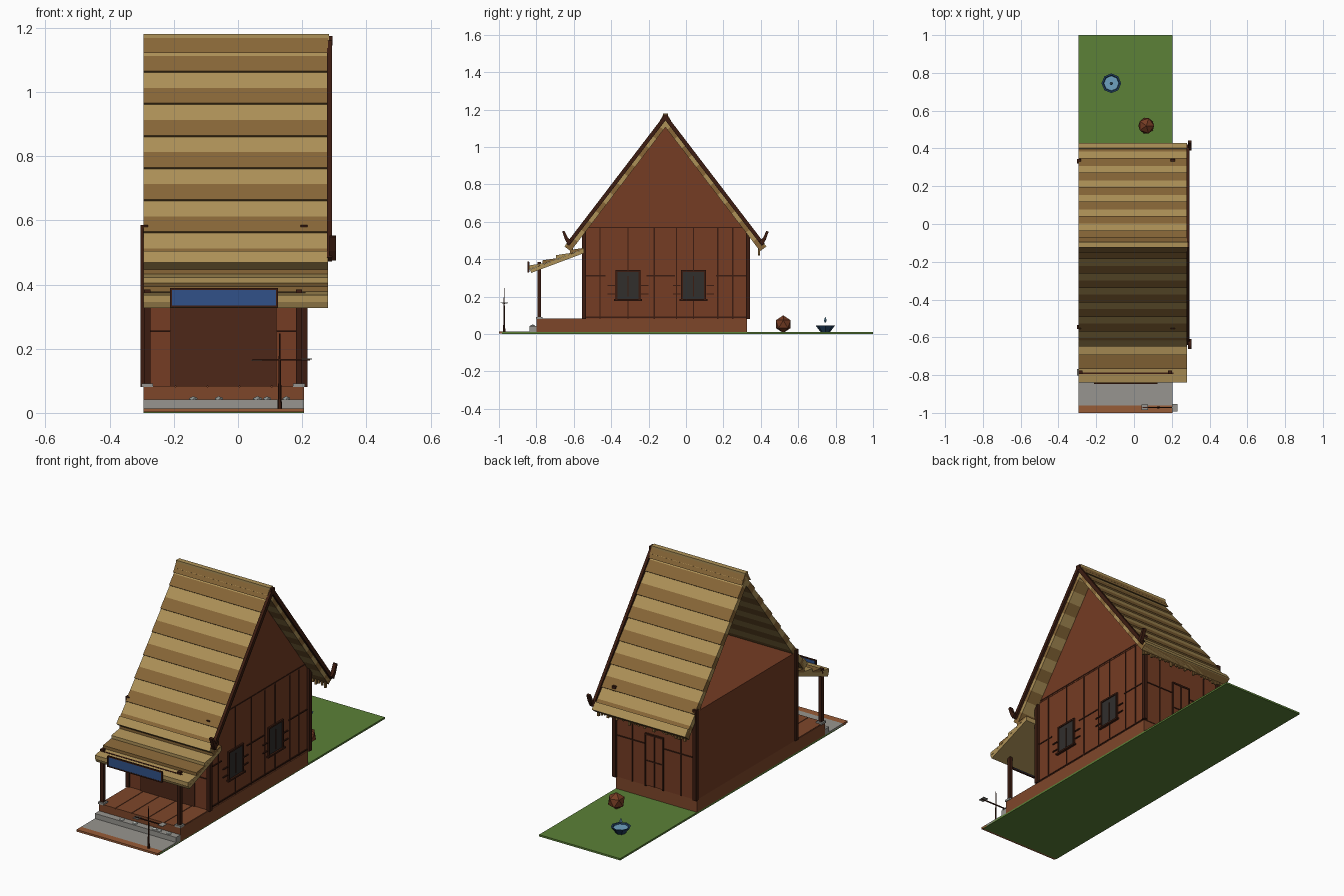
import bpy, bmesh, math, random
from mathutils import Vector

if "Cube" in bpy.data.objects:
    bpy.data.objects.remove(bpy.data.objects["Cube"])
random.seed(4)

def lin(c):
    return tuple((v / 255) ** 2.2 for v in c) + (1,)

COL = dict(thatch=(172, 144, 88), thatch_dark=(134, 102, 58), wall=(116, 62, 40), base=(125, 72, 46),
           wood=(62, 34, 24), door=(78, 43, 30), glass=(52, 50, 48), grass=(92, 128, 58),
           stone=(150, 148, 142), pebble=(185, 190, 185), sign=(52, 82, 135), bowl=(40, 68, 98),
           water=(110, 160, 190), kerb=(150, 92, 58))
MATS = {}
for k, c in COL.items():
    MATS[k] = bpy.data.materials.new(k)
    MATS[k].diffuse_color = lin(c)

def finish(bm, name, mat):
    bmesh.ops.recalc_face_normals(bm, faces=bm.faces)
    me = bpy.data.meshes.new(name)
    bm.to_mesh(me)
    bm.free()
    me.materials.append(MATS[mat])
    ob = bpy.data.objects.new(name, me)
    bpy.context.collection.objects.link(ob)
    return ob

def boxes(name, mat, items):
    """Each item: x0, x1, y0, y1, z0, z1"""
    bm = bmesh.new()
    for x0, x1, y0, y1, z0, z1 in items:
        r = bmesh.ops.create_cube(bm, size=1)
        for v in r['verts']:
            v.co = Vector(((x0 + x1) / 2 + v.co.x * (x1 - x0), (y0 + y1) / 2 + v.co.y * (y1 - y0),
                           (z0 + z1) / 2 + v.co.z * (z1 - z0)))
    return finish(bm, name, mat)

def prisms(name, mat, items):
    """Each item: (yz outline, x0, x1)"""
    bm = bmesh.new()
    for pts, x0, x1 in items:
        a = [bm.verts.new((x0, y, z)) for y, z in pts]
        b = [bm.verts.new((x1, y, z)) for y, z in pts]
        bm.faces.new(a)
        bm.faces.new(b[::-1])
        for i in range(len(pts)):
            j = (i + 1) % len(pts)
            bm.faces.new((a[i], a[j], b[j], b[i]))
    return finish(bm, name, mat)

def lathe(name, mat, profile, n, loc):
    bm = bmesh.new()
    rings = [[bm.verts.new((loc[0] + r * math.cos(i * math.tau / n), loc[1] + r * math.sin(i * math.tau / n),
                            loc[2] + z)) for i in range(n)] for r, z in profile]
    for p, q in zip(rings, rings[1:]):
        for i in range(n):
            j = (i + 1) % n
            bm.faces.new((p[i], p[j], q[j], q[i]))
    bm.faces.new(rings[0][::-1])
    bm.faces.new(rings[-1])
    return finish(bm, name, mat)

XL, XR, XROOF = -0.295, 0.205, 0.28
YF, YB, YC = -0.55, 0.33, -0.11

# Plot: grass, paved front strip, kerb, step
boxes("grass_plot", "grass", [(XL, XR, -0.985, 1, 0, 0.01)])
boxes("front_path", "stone", [(XL, XR, -0.96, -0.80, 0.005, 0.014)])
boxes("front_kerb", "kerb", [(XL, XR, -1.0, -0.96, 0.003, 0.014)])
boxes("front_step", "stone", [(XL, XR, -0.838, -0.80, 0.01, 0.042)])
bm = bmesh.new()
for x in (-0.14, -0.06, 0.06, 0.09, 0.15):
    r = bmesh.ops.create_icosphere(bm, subdivisions=1, radius=0.02)
    s = random.uniform(0.7, 1.1)
    for v in r['verts']:
        v.co = Vector((x + v.co.x * s, -0.82 + v.co.y * 0.7, 0.042 + v.co.z * 0.5))
finish(bm, "step_pebbles", "pebble")

# House base and walls
boxes("floor_base", "base", [(XL, XR, -0.80, YB - 0.005, 0.005, 0.08)])
boxes("porch_boards", "base", [(XL + i * 0.1 + 0.002, XL + i * 0.1 + 0.098, -0.80, YF, 0.08, 0.083) for i in range(5)])
boxes("house_walls", "wall", [(XL, XR - 0.005, YF, YB, 0.08, 0.57)])
prisms("right_gable", "wall", [([(YF, 0.56), (YB, 0.56), (YC, 1.12)], XR - 0.015, XR - 0.003)])

# Posts: four corners reaching through the roof, two at the porch with footings
P = 0.011
boxes("corner_posts", "wood", [(x - P, x + P, y - P, y + P, 0.08, 0.585)
                               for x in (-0.292, 0.205) for y in (-0.545, 0.332)])
boxes("porch_posts", "wood", [(x - 0.01, x + 0.01, -0.795, -0.775, 0.085, 0.385) for x in (-0.283, 0.19)])
boxes("post_footings", "stone", [(x - 0.018, x + 0.018, -0.803, -0.767, 0.08, 0.092) for x in (-0.283, 0.19)])
boxes("porch_beam", "wood", [(XL, 0.21, -0.795, -0.775, 0.36, 0.375)])

# Right wall timbering and windows
W = XR - 0.005
WIN = (-0.31, 0.04)
boxes("right_battens", "wood", [(W, W + 0.003, y - 0.003, y + 0.003, 0.08, 0.57)
                                for y in (-0.46, -0.17, -0.05, 0.17, 0.25)]
      + [(W, W + 0.003, y - 0.003, y + 0.003, z0, z1) for y in WIN for z0, z1 in ((0.08, 0.18), (0.34, 0.57))])
boxes("right_rails", "wood", [(W, W + 0.004, YF, YB, z - 0.003, z + 0.003) for z in (0.09, 0.57)]
      + [(W, W + 0.004, a, b, 0.309, 0.315) for a, b in ((YF, -0.43), (-0.21, -0.06), (0.16, YB))])
boxes("window_panes", "glass", [(W, W + 0.004, y - 0.06, y + 0.06, 0.185, 0.34) for y in WIN])
boxes("window_frames", "wood", [f for y in WIN for f in (
    (W, W + 0.009, y - 0.066, y - 0.057, 0.18, 0.342), (W, W + 0.009, y + 0.057, y + 0.066, 0.18, 0.342),
    (W, W + 0.009, y - 0.066, y + 0.066, 0.333, 0.342), (W, W + 0.014, y - 0.075, y + 0.075, 0.178, 0.187),
    (W, W + 0.007, y - 0.002, y + 0.002, 0.2, 0.31))])
boxes("window_side_slats", "wood", [(W, W + 0.006, y + s * 0.09 - 0.02, y + s * 0.09 + 0.02, z - 0.003, z + 0.003)
                                    for y in WIN for s in (-1, 1) for z in (0.215, 0.26)])

# Front entrance and rails
boxes("entrance_panel", "door", [(-0.21, 0.12, YF - 0.006, YF, 0.083, 0.44)])
boxes("front_rails", "wood", [(-0.28, -0.21, YF - 0.005, YF, 0.252, 0.257), (0.12, 0.2, YF - 0.005, YF, 0.252, 0.257)])

# Back wall door and timbering
boxes("back_door", "wall", [(-0.09, 0.01, YB, YB + 0.006, 0.085, 0.365)])
boxes("back_door_frame", "wood", [(-0.097, -0.09, YB, YB + 0.01, 0.08, 0.372), (0.01, 0.017, YB, YB + 0.01, 0.08, 0.372),
                                  (-0.097, 0.017, YB, YB + 0.01, 0.365, 0.374), (-0.09, 0.01, YB, YB + 0.009, 0.22, 0.226),
                                  (-0.043, -0.038, YB, YB + 0.009, 0.085, 0.365)])
boxes("back_battens", "wood", [(x - 0.003, x + 0.003, YB, YB + 0.003, 0.08, 0.5) for x in (-0.2, 0.1)]
      + [(XL, -0.097, YB, YB + 0.004, 0.309, 0.315), (0.017, XR, YB, YB + 0.004, 0.309, 0.315)])

# Main roof: banded thatch courses on both slopes
TOP, RUN, DROP = 1.165, 0.535, 0.70
L = math.hypot(RUN, DROP)
def slope_pt(side, t, off):
    """Point t along the slope, off = distance outward from its surface"""
    return (YC + side * (RUN * t + off * DROP / L), TOP - DROP * t + off * RUN / L)

N = 14
for side, label in ((-1, "front"), (1, "back")):
    light, dark = [], []
    for i in range(N):
        t0, t1 = i / N, (i + 1) / N
        o = (-0.008, -0.004) if i % 2 == 0 else (-0.004, 0.0)
        q = [slope_pt(side, t0, o[0]), slope_pt(side, t1, o[1]), slope_pt(side, t1, -0.036), slope_pt(side, t0, -0.036)]
        (light if i % 2 == 0 else dark).append((q, XL, XROOF))
    prisms(label + "_thatch_light", "thatch", light)
    prisms(label + "_thatch_dark", "thatch_dark", dark)
    # Thick eave roll and ragged straw fringe
    prisms(label + "_eave", "thatch", [([slope_pt(side, 0.95, 0.006), slope_pt(side, 1.0, 0.006),
                                         slope_pt(side, 1.0, -0.03), slope_pt(side, 0.95, -0.03)], XL, XROOF)])
    ye, ze = slope_pt(side, 0.98, -0.03)
    boxes(label + "_fringe", "thatch_dark", [(x, x + 0.011, ye - 0.005, ye + 0.005, ze - random.uniform(0.015, 0.04), ze + 0.02)
                                             for x in [XL + 0.003 + k * 0.019 for k in range(30)]])
    # Barge board with an upturned horn at its foot
    prisms(label + "_barge_board", "wood", [([slope_pt(side, 0, 0.008), slope_pt(side, 0.98, 0.008),
                                              slope_pt(side, 0.98, -0.012), slope_pt(side, 0, -0.014)], 0.277, 0.293)])
    yh = YC + side * 0.5
    prisms(label + "_barge_horn", "wood", [([(yh, 0.495), (yh + side * 0.02, 0.475), (yh + side * 0.037, 0.505),
                                             (yh + side * 0.052, 0.548), (yh + side * 0.04, 0.552),
                                             (yh + side * 0.022, 0.515)], 0.285, 0.305)])
# Ridge cap
prisms("ridge_cap", "thatch_dark", [([(YC - 0.04, 1.122), (YC - 0.012, 1.172), (YC + 0.012, 1.172), (YC + 0.04, 1.122),
                                      (YC, 1.14)], XL, XROOF)])
boxes("ridge_pole", "thatch", [(XL, XROOF + 0.003, YC - 0.014, YC + 0.014, 1.15, 1.18)])
boxes("ridge_pole_end", "wood", [(XROOF, 0.294, YC - 0.014, YC + 0.014, 1.145, 1.175)])

# Porch roof: overlapping stepped boards over a sloped deck
A, B = Vector((-0.545, 0.455)), Vector((-0.835, 0.345))
prisms("porch_roof_deck", "thatch", [([A[:], B[:], (B.x + 0.008, B.y - 0.018), (A.x, A.y - 0.022)], XL, XROOF)])
for i in range(4):
    p, q = A.lerp(B, i / 4), A.lerp(B, (i + 1) / 4)
    prisms(f"porch_roof_board_{i + 1}", "thatch_dark" if i % 2 == 0 else "thatch",
           [([p[:], (p.x, p.y + 0.006), (q.x - 0.004, q.y + 0.022), (q.x - 0.004, q.y)], XL, XROOF)])

# Hanging sign board, left blank
boxes("sign_panel", "sign", [(-0.206, 0.118, -0.846, -0.838, 0.333, 0.384)])
boxes("sign_frame", "wood", [(-0.212, 0.124, -0.848, -0.839, z, z + 0.006) for z in (0.328, 0.383)]
      + [(x, x + 0.006, -0.848, -0.839, 0.33, 0.387) for x in (-0.212, 0.118)])

# Thin roadside stand with crossbar and end plates
lathe("stand_pole", "wood", [(0.007, 0), (0.004, 0.1), (0.002, 0.235)], 6, (0.13, -0.972, 0.012))
boxes("stand_crossbar", "wood", [(0.045, 0.225, -0.975, -0.969, 0.163, 0.168)])
boxes("stand_end_plates", "stone", [(0.04, 0.075, -0.985, -0.955, 0.161, 0.164), (0.2, 0.23, -0.992, -0.952, 0.166, 0.169)])

# Back yard: faceted barrel, water bowl and droplet
bm = bmesh.new()
bmesh.ops.create_icosphere(bm, subdivisions=1, radius=0.047)
for v in bm.verts:
    v.co += Vector((0.065, 0.52, 0.053))
finish(bm, "yard_pot", "wall")
lathe("water_bowl", "bowl", [(0.025, 0), (0.052, 0.036), (0.043, 0.036), (0.038, 0.028)], 8, (-0.12, 0.745, 0.01))
lathe("bowl_water", "water", [(0.036, 0), (0.041, 0.004)], 8, (-0.12, 0.745, 0.036))
lathe("water_droplet", "water", [(0.003, 0), (0.009, 0.01), (0.001, 0.03)], 6, (-0.12, 0.745, 0.062))

for m in bpy.data.materials:
    if m.users and not m.is_grease_pencil:
        m.use_nodes = True
        m.node_tree.nodes["Principled BSDF"].inputs["Base Color"].default_value = m.diffuse_color
